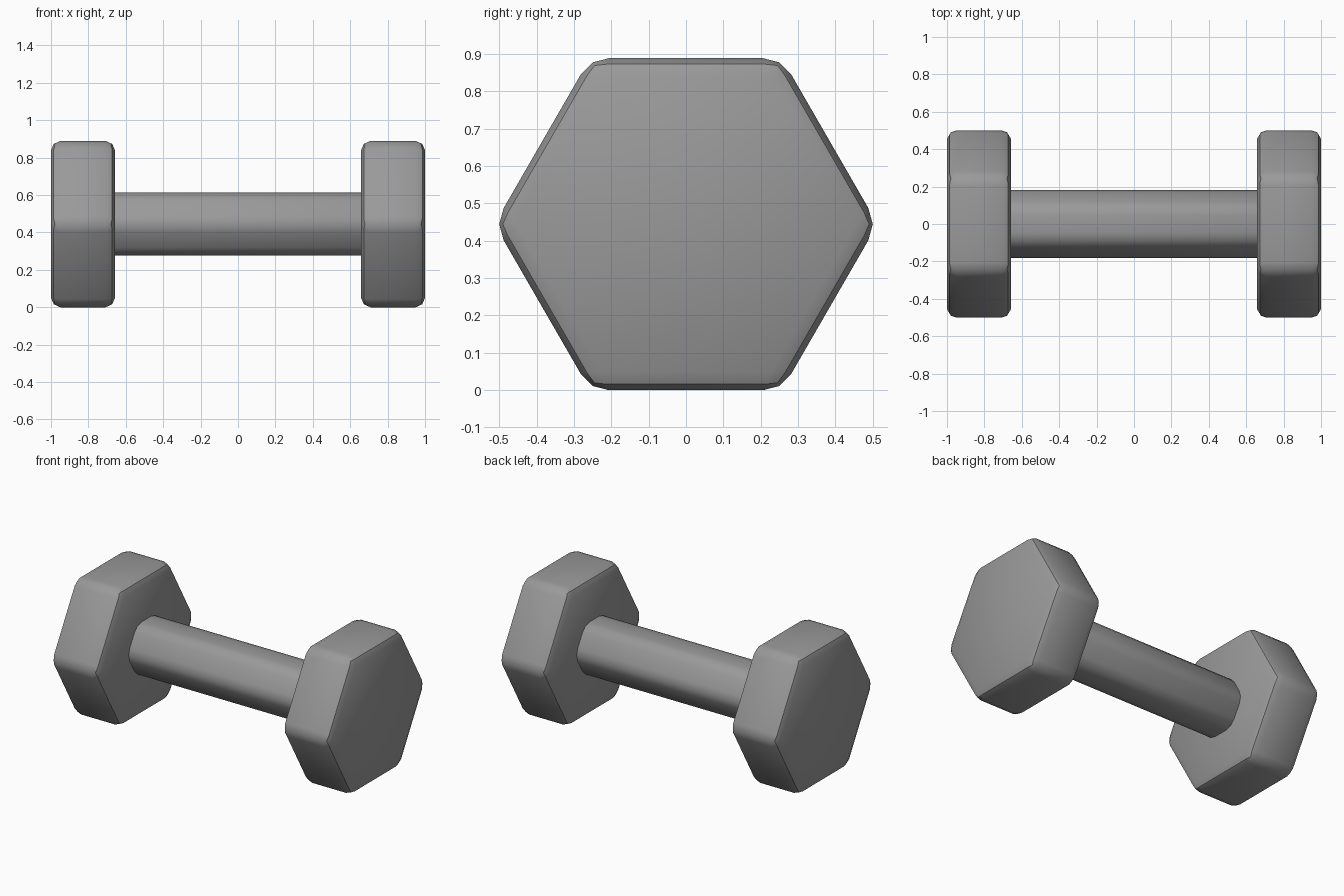
import bpy
import math

if "Cube" in bpy.data.objects:
    bpy.data.objects.remove(bpy.data.objects["Cube"])

CENTRE_Z = 0.4445
BEVEL = 0.05

# Dark grey iron
iron = bpy.data.materials.new("dark_iron")
iron.diffuse_color = (0.32, 0.32, 0.32, 1)
iron.use_nodes = True
iron.node_tree.nodes["Principled BSDF"].inputs["Base Color"].default_value = iron.diffuse_color


def hex_bar(name, x, radius, length):
    """Hexagonal prism along x, corners on +-y, with softly bevelled edges."""
    bpy.ops.mesh.primitive_cylinder_add(
        vertices=6, radius=radius, depth=length,
        location=(x, 0, CENTRE_Z), rotation=(0, math.pi / 2, 0))
    obj = bpy.context.object
    obj.name = name
    bpy.ops.object.transform_apply(location=False, rotation=True, scale=False)
    bevel = obj.modifiers.new("rounded_edges", 'BEVEL')
    bevel.width = BEVEL
    bevel.segments = 2
    bevel.limit_method = 'NONE'
    bpy.ops.object.modifier_apply(modifier=bevel.name)
    # Crisp line around the rims, smooth elsewhere
    bpy.ops.object.shade_smooth_by_angle(angle=math.radians(38))
    obj.data.materials.append(iron)
    return obj


# Two hexagonal weights
for side, sign in (("left", -1), ("right", 1)):
    hex_bar(side + "_weight", sign * 0.829, 0.5134, 0.342)

# Grip, its ends buried in the weights
hex_bar("handle", 0, 0.1938, 1.6)
